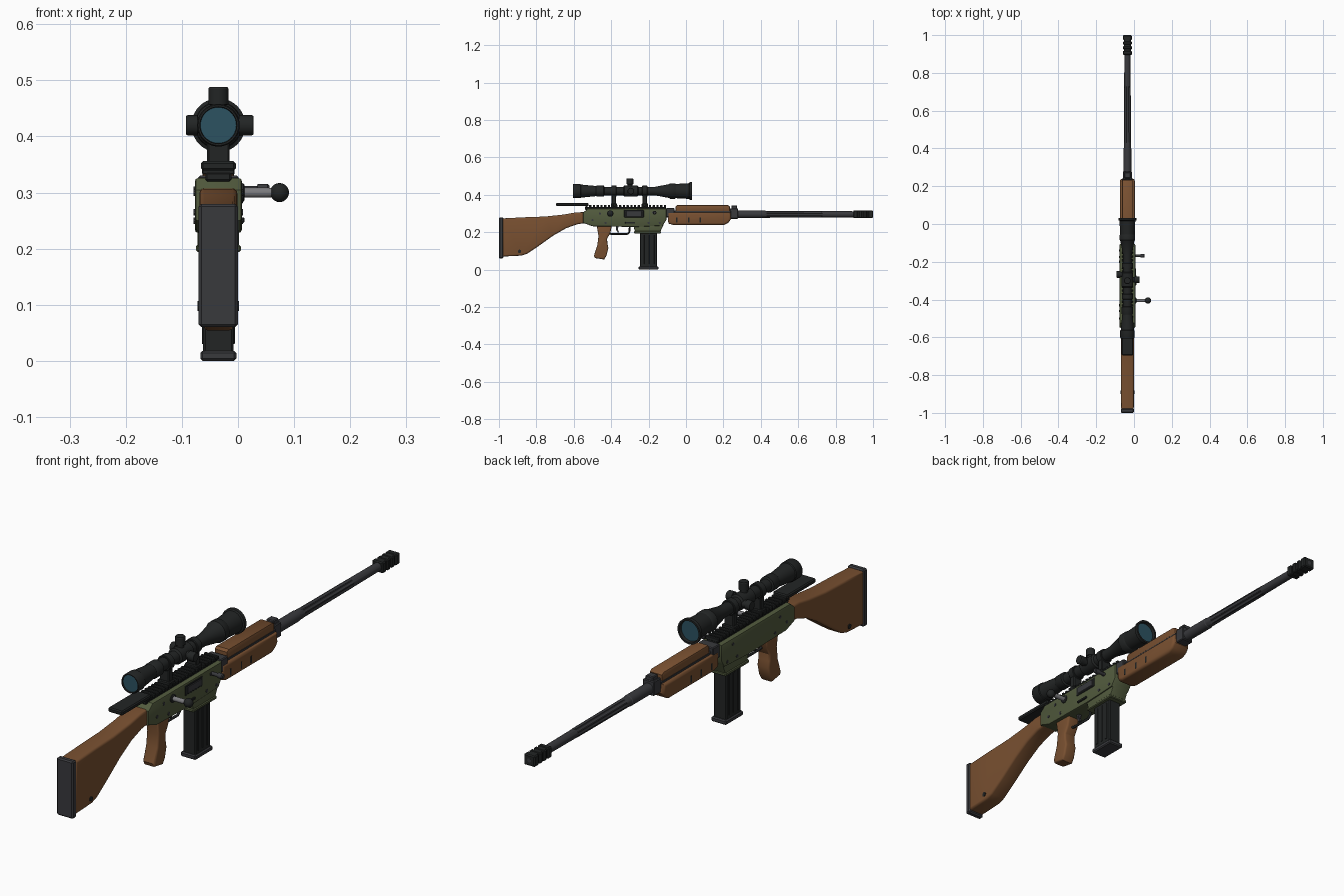
import bpy, bmesh, math
from mathutils import Matrix, Vector

CX = -0.035          # centre plane of the body
AXIS_Z = 0.296       # bore height
SCOPE_Z = 0.42


def material(name, rgb):
    m = bpy.data.materials.new(name)
    m.diffuse_color = (*rgb, 1)
    return m


WOOD = material("wood", (0.19, 0.08, 0.03))
GREEN = material("olive", (0.085, 0.105, 0.048))
BLACK = material("black", (0.016, 0.018, 0.018))
STEEL = material("dark_steel", (0.04, 0.041, 0.046))
BRIGHT = material("bright_steel", (0.2, 0.2, 0.21))
GLASS = material("glass", (0.025, 0.085, 0.12))


def finish(name, bm, mat):
    bmesh.ops.recalc_face_normals(bm, faces=bm.faces)
    me = bpy.data.meshes.new(name)
    bm.to_mesh(me)
    bm.free()
    me.materials.append(mat)
    me.polygons.foreach_set("use_smooth", [True] * len(me.polygons))
    me.set_sharp_from_angle(angle=math.radians(32))
    ob = bpy.data.objects.new(name, me)
    bpy.context.collection.objects.link(ob)
    return ob


def profile(name, pts, half, mat, bevel=0.0, seg=2, x=CX):
    """Side outline in (y, z), extruded across x, with rounded side edges."""
    bm = bmesh.new()
    face = bm.faces.new([bm.verts.new((x - half, y, z)) for y, z in pts])
    ext = bmesh.ops.extrude_face_region(bm, geom=[face])
    bmesh.ops.translate(bm, vec=(2 * half, 0, 0),
                        verts=[v for v in ext["geom"] if isinstance(v, bmesh.types.BMVert)])
    if bevel:
        edges = [e for e in bm.edges if abs(e.verts[0].co.x - e.verts[1].co.x) < 1e-6]
        bmesh.ops.bevel(bm, geom=edges, offset=bevel, segments=seg, profile=0.5,
                        affect='EDGES', clamp_overlap=True)
    return finish(name, bm, mat)


def box(name, x, y, z, mat, bevel=0.003):
    """Box from (min, max) ranges."""
    bm = bmesh.new()
    bmesh.ops.create_cube(bm, size=1)
    for v in bm.verts:
        v.co = [(a + b) / 2 + c * (b - a) for (a, b), c in zip((x, y, z), v.co)]
    if bevel:
        bmesh.ops.bevel(bm, geom=bm.edges[:], offset=bevel, segments=1, affect='EDGES')
    return finish(name, bm, mat)


def lathe(name, rings, origin, direction, mat, n=32, flutes=None):
    """Revolve (distance, radius) rings about an axis; flutes = (start, end, depth)."""
    bm = bmesh.new()
    rot = Vector((0, 0, 1)).rotation_difference(Vector(direction)).to_matrix().to_4x4()
    loops = []
    for d, r in rings:
        loop = []
        for i in range(n):
            a = 2 * math.pi * i / n
            rr = r
            if flutes and flutes[0] <= d <= flutes[1] and i % 4 in (0, 1):
                rr -= flutes[2]
            loop.append(bm.verts.new((rr * math.cos(a), rr * math.sin(a), d)))
        loops.append(loop)
    for a, b in zip(loops, loops[1:]):
        for i in range(n):
            bm.faces.new((a[i], a[(i + 1) % n], b[(i + 1) % n], b[i]))
    bm.faces.new(loops[0][::-1])
    bm.faces.new(loops[-1])
    bm.transform(Matrix.Translation(origin) @ rot)
    return finish(name, bm, mat)


def cx(half):
    return (CX - half, CX + half)


# Wooden stock and butt pad
profile("stock", [(-0.98, 0.07), (-0.98, 0.274), (-0.86, 0.28), (-0.75, 0.284), (-0.65, 0.295),
                  (-0.59, 0.306), (-0.53, 0.308), (-0.53, 0.25), (-0.58, 0.243), (-0.64, 0.222),
                  (-0.71, 0.182), (-0.79, 0.125), (-0.85, 0.085), (-0.88, 0.075)], 0.034, WOOD, 0.009, 3)
box("butt_pad", cx(0.035), (-1.0, -0.977), (0.06, 0.28), STEEL, 0.005)
lathe("stock_bolt", [(0, 0.009), (0.074, 0.009)], (CX - 0.037, -0.89, 0.098), (1, 0, 0), BLACK, 12)

# Receiver, magazine well and pistol grip
profile("receiver", [(-0.55, 0.25), (-0.55, 0.305), (-0.525, 0.326), (-0.105, 0.326), (-0.105, 0.265),
                     (-0.125, 0.235), (-0.27, 0.228), (-0.5, 0.232)], 0.042, GREEN, 0.006)
profile("magazine_well", [(-0.285, 0.245), (-0.27, 0.197), (-0.14, 0.197), (-0.118, 0.245)], 0.037, GREEN, 0.005)
box("well_lip", cx(0.04), (-0.277, -0.134), (0.194, 0.207), GREEN)
profile("grip", [(-0.478, 0.24), (-0.395, 0.24), (-0.405, 0.195), (-0.422, 0.165), (-0.42, 0.14),
                 (-0.415, 0.115), (-0.425, 0.075), (-0.438, 0.054), (-0.487, 0.062), (-0.492, 0.075),
                 (-0.474, 0.13), (-0.468, 0.18)], 0.026, WOOD, 0.008, 3)

# Box magazine with ribs and base plate
box("magazine", cx(0.027), (-0.247, -0.155), (0.01, 0.21), BLACK, 0.004)
for s in (-1, 1):
    for i in range(3):
        y = -0.228 + i * 0.027
        box("magazine_rib", (CX + s * 0.0275 - 0.002, CX + s * 0.0275 + 0.002),
            (y - 0.005, y + 0.005), (0.03, 0.185), BLACK, 0.001)
box("magazine_base", cx(0.032), (-0.253, -0.147), (0.0, 0.018), STEEL, 0.004)

# Trigger and guard
cu = bpy.data.curves.new("trigger_guard", 'CURVE')
cu.dimensions = '3D'
cu.bevel_depth = 0.005
cu.bevel_resolution = 2
cu.use_fill_caps = True
sp = cu.splines.new('POLY')
path = [(-0.41, 0.195), (-0.40, 0.19), (-0.315, 0.19), (-0.303, 0.2), (-0.3, 0.24)]
sp.points.add(len(path) - 1)
for p, (y, z) in zip(sp.points, path):
    p.co = (CX, y, z, 1)
cu.materials.append(BLACK)
bpy.context.collection.objects.link(bpy.data.objects.new("trigger_guard", cu))
profile("trigger", [(-0.375, 0.235), (-0.36, 0.235), (-0.365, 0.215), (-0.357, 0.199), (-0.364, 0.197),
                    (-0.374, 0.213)], 0.006, STEEL)

# Receiver side details
box("ejection_port", (0.0, 0.009), (-0.332, -0.225), (0.28, 0.318), BLACK, 0.002)
box("bolt_carrier", (0.0, 0.011), (-0.32, -0.235), (0.286, 0.312), STEEL, 0.002)
box("selector_lever", (0.0, 0.012), (-0.325, -0.272), (0.246, 0.256), BLACK, 0.002)
for y, z in [(-0.5, 0.265), (-0.43, 0.25), (-0.2, 0.25), (-0.14, 0.25), (-0.175, 0.305), (-0.46, 0.3)]:
    lathe("receiver_pin", [(0, 0.006), (0.088, 0.006)], (CX - 0.044, y, z), (1, 0, 0), STEEL, 10)

# Bolt handle and charging handle
lathe("bolt_collar", [(0, 0.016), (0.018, 0.016), (0.02, 0.013)], (-0.008, -0.405, 0.3), (1, 0, 0), BLACK, 20)
lathe("bolt_handle", [(0, 0.009), (0.05, 0.009), (0.075, 0.007)], (0, -0.405, 0.3), (1, 0, 0), BRIGHT, 16)
ball = [(0.017 - 0.017 * math.cos(math.pi * i / 10), max(0.017 * math.sin(math.pi * i / 10), 0.0005))
        for i in range(11)]
lathe("bolt_knob", ball, (0.057, -0.405, 0.3), (1, 0, 0), BLACK, 20)
lathe("charging_handle", [(0, 0.007), (0.034, 0.007), (0.035, 0.01), (0.053, 0.01), (0.056, 0.007)],
      (0, -0.168, 0.305), (1, 0, 0), STEEL, 14)

# Top rail with teeth, and rear cheek plate
box("rail", cx(0.023), (-0.54, -0.107), (0.32, 0.336), BLACK)
for i in range(22):
    y = -0.532 + i * 0.02
    box("rail_tooth", cx(0.029), (y - 0.006, y + 0.006), (0.332, 0.346), BLACK, 0.002)
box("cheek_plate", cx(0.031), (-0.695, -0.52), (0.339, 0.356), BLACK, 0.004)

# Wooden handguard, lower and upper, with vent slots
profile("handguard_lower", [(-0.097, 0.306), (0.238, 0.306), (0.24, 0.27), (0.228, 0.252), (0.205, 0.239),
                            (-0.07, 0.239), (-0.092, 0.246), (-0.097, 0.26)], 0.039, WOOD, 0.011, 3)
profile("handguard_upper", [(-0.055, 0.31), (-0.055, 0.338), (-0.045, 0.346), (0.222, 0.346), (0.234, 0.338),
                            (0.234, 0.31)], 0.028, WOOD, 0.007)
for y in (-0.05, 0.015, 0.075):
    box("vent_slot", cx(0.0397), (y - 0.004, y + 0.004), (0.252, 0.278), BLACK, 0)
box("handguard_bracket", cx(0.036), (-0.106, -0.062), (0.28, 0.33), STEEL)
box("handguard_spine", cx(0.028), (-0.1, 0.24), (0.285, 0.316), STEEL)
box("front_band", cx(0.024), (0.235, 0.278), (0.272, 0.328), STEEL)
box("band_top", cx(0.016), (0.242, 0.274), (0.325, 0.342), STEEL)

# Fluted barrel and muzzle brake
lathe("barrel", [(0, 0.021), (0.3, 0.021), (0.303, 0.019), (0.325, 0.019), (0.335, 0.019), (0.62, 0.018),
                 (0.63, 0.017), (0.82, 0.016)], (CX, 0.1, AXIS_Z), (0, 1, 0), STEEL, 32, (0.33, 0.625, 0.004))
box("brake_core", cx(0.018), (0.895, 1.0), (0.277, 0.315), BLACK)
for y0, y1 in [(0.895, 0.917), (0.924, 0.942), (0.949, 0.967), (0.974, 1.0)]:
    box("brake_baffle", cx(0.0235), (y0, y1), (0.275, 0.317), BLACK, 0.004)
lathe("bore", [(0, 0.008), (0.002, 0.008)], (CX, 0.9985, AXIS_Z), (0, 1, 0), STEEL, 16)

# Scope body, with recessed lenses at both ends
lathe("scope", [(0.008, 0.032), (0, 0.033), (0, 0.036), (0.004, 0.038), (0.04, 0.038), (0.043, 0.035),
                (0.125, 0.027), (0.13, 0.03), (0.165, 0.03), (0.168, 0.023), (0.27, 0.023), (0.275, 0.03),
                (0.345, 0.03), (0.35, 0.023), (0.44, 0.023), (0.515, 0.037), (0.52, 0.041), (0.545, 0.041),
                (0.55, 0.038), (0.622, 0.042), (0.625, 0.048), (0.638, 0.048), (0.638, 0.041), (0.625, 0.039)],
      (CX, -0.605, SCOPE_Z), (0, 1, 0), BLACK, 40)
for name, y, r in [("rear_lens", -0.6, 0.032), ("front_lens", 0.018, 0.039)]:
    lathe(name, [(0, r), (0.004, r)], (CX, y, SCOPE_Z), (0, 1, 0), GLASS, 40)

# Scope turrets
for name, y, d, length in [("top_turret", -0.3, (0, 0, 1), 0.068), ("right_turret", -0.295, (1, 0, 0), 0.063),
                           ("left_turret", -0.267, (-1, 0, 0), 0.058)]:
    lathe(name, [(0, 0.014), (0.036, 0.014), (0.037, 0.018), (length - 0.003, 0.018), (length, 0.016)],
          (CX, y, SCOPE_Z), d, BLACK, 24)

# Scope mounts
for y in (-0.385, -0.22):
    box("mount_base", cx(0.026), (y - 0.017, y + 0.017), (0.334, 0.354), BLACK)
    box("mount_post", cx(0.02), (y - 0.012, y + 0.012), (0.35, 0.4), BLACK)
    lathe("mount_ring", [(0, 0.027), (0.002, 0.029), (0.026, 0.029), (0.028, 0.027)],
          (CX, y - 0.014, SCOPE_Z), (0, 1, 0), BLACK, 32)
